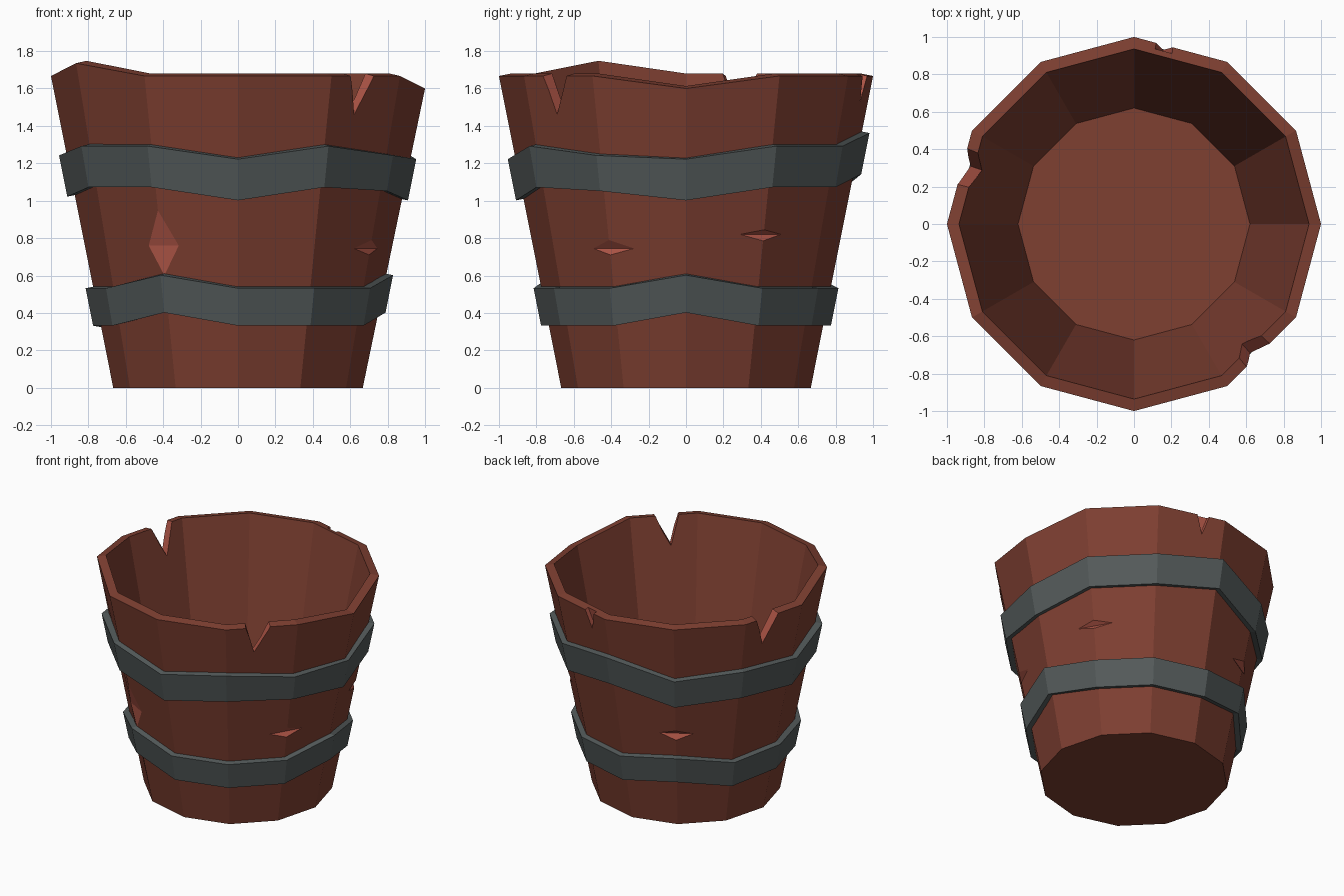
import bpy, bmesh
from math import radians, cos, sin
from mathutils import Vector

if "Cube" in bpy.data.objects:
    bpy.data.objects.remove(bpy.data.objects["Cube"], do_unlink=True)

SIDES = 12
STEP = 360 / SIDES


def material(name, colour):
    m = bpy.data.materials.new(name)
    m.use_nodes = True
    m.diffuse_color = (*colour, 1)
    m.node_tree.nodes["Principled BSDF"].inputs["Base Color"].default_value = (*colour, 1)
    return m


wood = material("brown wood", (0.21, 0.05, 0.031))
fresh_wood = material("fresh broken wood", (0.42, 0.09, 0.061))
iron = material("dark iron", (0.088, 0.103, 0.103))


def polar(angle, r, z):
    a = radians(angle)
    return Vector((r * cos(a), r * sin(a), z))


def wall_radius(z):
    """Corner radius of the tapered outer wall."""
    return 0.667 + 0.2 * z


def face_radius(angle, z):
    """Distance to the flat wall side at any angle."""
    half = STEP / 2
    return wall_radius(z) * cos(radians(half)) / cos(radians(angle % STEP - half))


def finish(bm, name, mats):
    bmesh.ops.recalc_face_normals(bm, faces=bm.faces)
    mesh = bpy.data.meshes.new(name)
    bm.to_mesh(mesh)
    bm.free()
    for m in mats:
        mesh.materials.append(m)
    obj = bpy.data.objects.new(name, mesh)
    bpy.context.collection.objects.link(obj)
    return obj


def loft(name, rings, mats, closed):
    """Join rings of points, either into a hoop or with end caps."""
    bm = bmesh.new()
    loops = [[bm.verts.new(p) for p in ring] for ring in rings]
    pairs = list(zip(loops, loops[1:]))
    if closed:
        pairs.append((loops[-1], loops[0]))
    else:
        bm.faces.new(loops[0])
        bm.faces.new(loops[-1])
    for a, b in pairs:
        for i in range(SIDES):
            j = (i + 1) % SIDES
            bm.faces.new((a[i], a[j], b[j], b[i]))
    return finish(bm, name, mats)


def ring(r, z):
    return [polar(i * STEP, r, z) for i in range(SIDES)]


# Bucket: tapered shell with one low and one high rim corner
rim = [1.667] * SIDES
rim[0], rim[7] = 1.6, 1.735
outer_rim = [polar(i * STEP, 1.0, z) for i, z in enumerate(rim)]
inner_rim = [polar(i * STEP, 0.936, z + 0.013) for i, z in enumerate(rim)]
bucket = loft("bucket", [ring(0.667, 0), outer_rim, inner_rim, ring(0.62, 0.09)],
              [wood, fresh_wood], False)

# Cutters for the broken rim and the chipped corners
cut = bmesh.new()


def prism(tri_a, tri_b):
    a = [cut.verts.new(p) for p in tri_a]
    b = [cut.verts.new(p) for p in tri_b]
    cut.faces.new(a)
    cut.faces.new(b)
    for i in range(3):
        j = (i + 1) % 3
        cut.faces.new((a[i], a[j], b[j], b[i]))


def rim_notch(start, end, tip, tip_z, inner):
    """V-shaped notch between two angles, cut inwards to a fraction of the radius."""
    grow = 1.5
    top_z = tip_z + (1.67 - tip_z) * grow
    corners = [(tip + (start - tip) * grow, top_z),
               (tip + (end - tip) * grow, top_z), (tip, tip_z)]
    prism(*[[polar(a, face_radius(a, z) * s, z) for a, z in corners]
            for s in (1.1, inner)])


def corner_chip(angle, low, mid, high, depth):
    """Horizontal wedge bitten out of a vertical corner."""
    root = Vector((wall_radius(mid) - depth, mid))
    ends = [root + (Vector((wall_radius(z), z)) - root) * 2 for z in (low, high)]
    side = Vector((-sin(radians(angle)), cos(radians(angle)), 0)) * 0.25
    tri = [polar(angle, p.x, p.y) for p in (root, *ends)]
    prism([p - side for p in tri], [p + side for p in tri])


rim_notch(-51.9, -41.9, -48, 1.46, 0.85)
rim_notch(155.5, 166.8, 160.5, 1.45, 0.85)
rim_notch(77.5, 83, 80.5, 1.53, 0.965)
corner_chip(240, 0.6, 0.76, 0.95, 0.025)
corner_chip(330, 0.71, 0.745, 0.79, 0.032)
corner_chip(30, 0.785, 0.82, 0.845, 0.034)
corner_chip(120, 0.72, 0.765, 0.8, 0.032)
for f in cut.faces:
    f.material_index = 1
cutter = finish(cut, "damage_cutter", [wood, fresh_wood])
cutter.hide_render = True

mod = bucket.modifiers.new("damage", "BOOLEAN")
mod.operation = "DIFFERENCE"
mod.solver = "EXACT"
mod.object = cutter
bpy.context.view_layer.objects.active = bucket
bucket.select_set(True)
bpy.ops.object.modifier_apply(modifier=mod.name)
bpy.data.objects.remove(cutter, do_unlink=True)


# Iron hoops: uneven bands square to the sloping wall
def hoop(name, lows, highs):
    def band(heights, offset):
        return [polar(i * STEP, wall_radius(z) + offset, z - 0.2 * offset)
                for i, z in enumerate(heights)]
    loft(name, [band(lows, -0.01), band(lows, 0.04),
                band(highs, 0.04), band(highs, -0.01)], [iron], True)


upper_low = [1.01, 1.08, 1.08, 1.15, 1.03, 1.07, 1.03, 1.08, 1.08, 1.01, 1.08, 1.06]
upper_high = [1.23, 1.30, 1.30, 1.37, 1.25, 1.29, 1.25, 1.30, 1.30, 1.23, 1.30, 1.25]
hoop("upper_hoop", upper_low, upper_high)

lower_low = [0.34] * SIDES
lower_low[0] = lower_low[8] = 0.41
lower_low[4], lower_low[5] = 0.39, 0.32
hoop("lower_hoop", lower_low, [z + 0.2 for z in lower_low])
